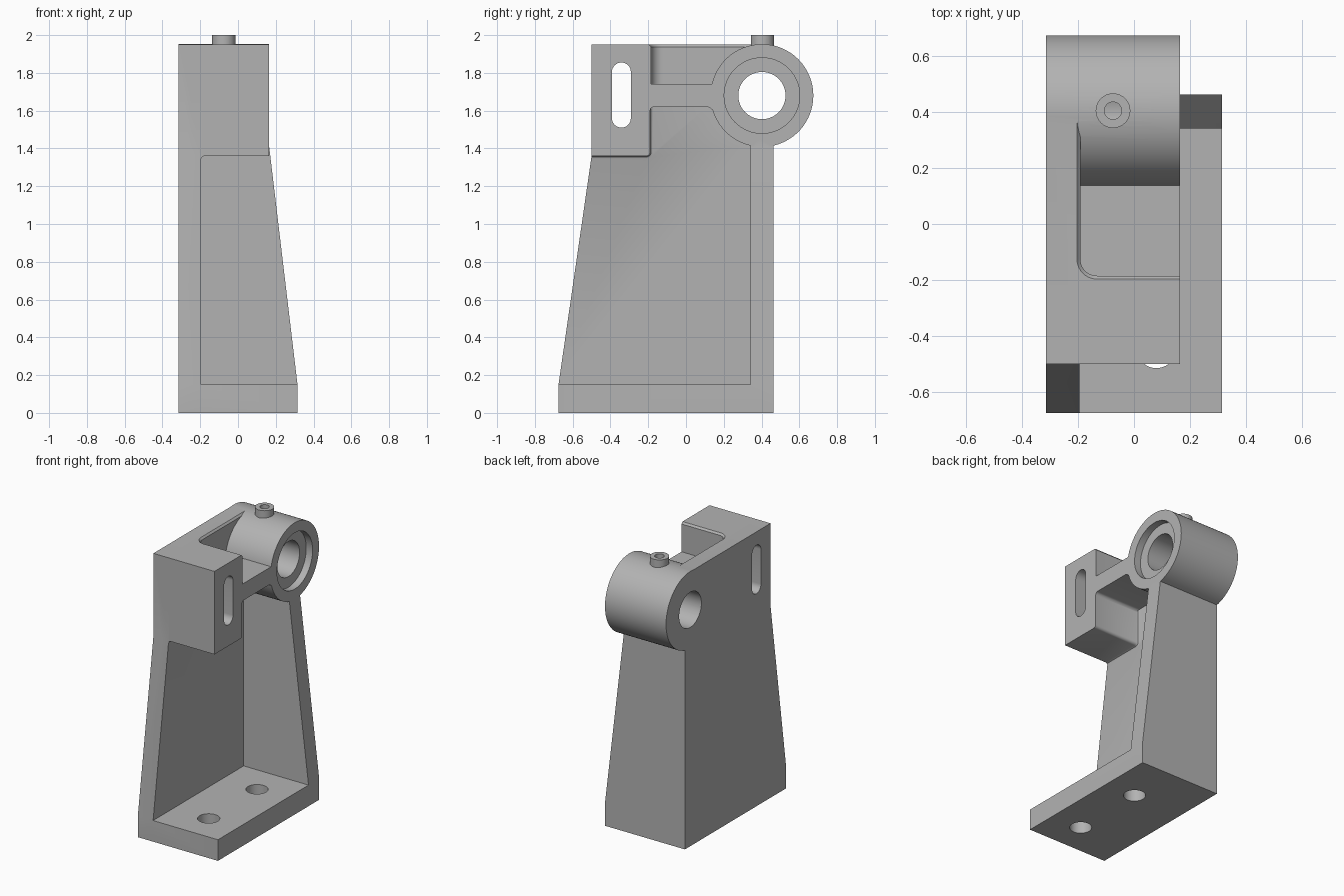
import bpy, bmesh
from math import sin, cos, pi, radians

if "Cube" in bpy.data.objects:
    bpy.data.objects.remove(bpy.data.objects["Cube"], do_unlink=True)

GREY = (0.45, 0.45, 0.45, 1)
metal = bpy.data.materials.new("cast grey")
metal.use_nodes = True
metal.diffuse_color = GREY
metal.node_tree.nodes["Principled BSDF"].inputs["Base Color"].default_value = GREY


def loft(name, sections):
    """Closed solid skinned through matching loops of points."""
    bm = bmesh.new()
    rings = [[bm.verts.new(p) for p in s] for s in sections]
    n = len(rings[0])
    for a, b in zip(rings, rings[1:]):
        for i in range(n):
            bm.faces.new((a[i], a[(i + 1) % n], b[(i + 1) % n], b[i]))
    bm.faces.new(rings[0])
    bm.faces.new(rings[-1])
    bmesh.ops.recalc_face_normals(bm, faces=bm.faces)
    me = bpy.data.meshes.new(name)
    bm.to_mesh(me)
    bm.free()
    me.materials.append(metal)
    ob = bpy.data.objects.new(name, me)
    bpy.context.collection.objects.link(ob)
    return ob


def place(axis, p, h):
    u, v = p
    return {"x": (h, u, v), "y": (u, h, v), "z": (u, v, h)}[axis]


def prism(name, axis, pts, lo, hi):
    return loft(name, [[place(axis, p, h) for p in pts] for h in (lo, hi)])


def rect(u0, u1, v0, v1):
    return [(u0, v0), (u1, v0), (u1, v1), (u0, v1)]


def arc(u, v, r, a0, a1, n):
    return [(u + r * cos(radians(a0 + (a1 - a0) * i / n)),
             v + r * sin(radians(a0 + (a1 - a0) * i / n))) for i in range(n + 1)]


def disc(u, v, r, n=64):
    return arc(u, v, r, 0, 360, n)[:-1]


def combine(body, other, operation):
    mod = body.modifiers.new("combine", "BOOLEAN")
    mod.operation, mod.solver, mod.object = operation, "EXACT", other
    bpy.context.view_layer.objects.active = body
    bpy.ops.object.modifier_apply(modifier=mod.name)
    bpy.data.objects.remove(other, do_unlink=True)


def add(body, *parts):
    for p in parts:
        combine(body, p, "UNION")


def cut(body, *parts):
    for p in parts:
        combine(body, p, "DIFFERENCE")


LEFT, RIGHT, FRONT, BACK = -0.315, 0.315, -0.675, 0.462
HEAD, WALL, TOP = 0.165, -0.195, 1.95
RY, RZ, RR = 0.402, 1.68, 0.272          # bearing ring

# Tall side plate
body = prism("bearing_bracket", "x",
             [(FRONT, 0), (BACK, 0), (BACK, 1.45), (RY, RZ), (RY, TOP),
              (-0.5, TOP), (-0.5, 1.36), (FRONT, 0.15)], LEFT, WALL)

# Foot, tapered back wall, head with slot block and web
foot = prism("foot", "z", rect(LEFT, RIGHT, FRONT, BACK), 0, 0.15)
back_wall = prism("back_wall", "y",
                  [(LEFT, 0), (RIGHT, 0), (RIGHT, 0.15), (HEAD, 1.41),
                   (HEAD, 1.5), (LEFT, 1.5)], 0.342, BACK)
head = prism("head", "x",
             [(-0.5, 1.36)] + arc(-0.21, 1.38, 0.02, -90, 0, 5)
             + arc(-0.17, 1.60, 0.02, 180, 90, 5)
             + arc(0.11, 1.59, 0.03, 90, 30, 5)
             + [(RY, 1.6), (RY, TOP), (-0.5, TOP)], LEFT, HEAD)


# Small fillet where the slot block meets the plate
def skirt(d):
    return [(-0.5, 1.36 - d)] + arc(-0.21, 1.38, 0.02 + d, -90, 0, 5) + [(-0.19 + d, 1.65), (-0.5, 1.65)]


fillet = loft("fillet", [[place("x", p, h) for p in skirt(d)]
                         for h, d in ((-0.25, 0.015), (WALL, 0.015), (-0.191, 0.005), (-0.18, 0))])
add(body, foot, back_wall, head, fillet)


# Rounded pocket above the web, with a chamfered rim
def pocket(d):
    return arc(-0.132, -0.125, 0.06 + d, 180, 270, 10) + [(0.3, -0.185 - d), (0.3, 0.6), (-0.192 - d, 0.6)]


cut(body, loft("pocket", [[place("z", p, h) for p in pocket(d)]
                          for h, d in ((1.74, 0), (1.937, 0), (TOP, 0.012), (2.1, 0.012))]))

# Bearing ring and oil cup
CX, CY = -0.075, 0.405
add(body, prism("bearing_ring", "x", disc(RY, RZ, RR, 96), LEFT, HEAD),
    prism("oil_cup", "z", disc(CX, CY, 0.062, 32), 1.88, 2.0))

# Bore, counterbore, oil hole, slot and foot holes
slot = arc(-0.342, 1.805, 0.05, 0, 180, 16) + arc(-0.342, 1.56, 0.05, 180, 360, 16)
cut(body, prism("bore", "x", disc(RY, RZ, 0.125), -1, 1),
    prism("counterbore", "x", disc(RY, RZ, 0.2), HEAD - 0.05, 1),
    prism("oil_hole", "z", disc(CX, CY, 0.031, 24), RZ, 2.2),
    prism("slot", "x", slot, -1, 1))
for y in (-0.443, 0.1):
    cut(body, prism("foot_hole", "z", disc(0.08, y, 0.072, 40), -0.1, 0.3))

bpy.ops.object.select_all(action="DESELECT")
body.select_set(True)
bpy.context.view_layer.objects.active = body
bpy.ops.object.shade_smooth_by_angle(angle=radians(25))
